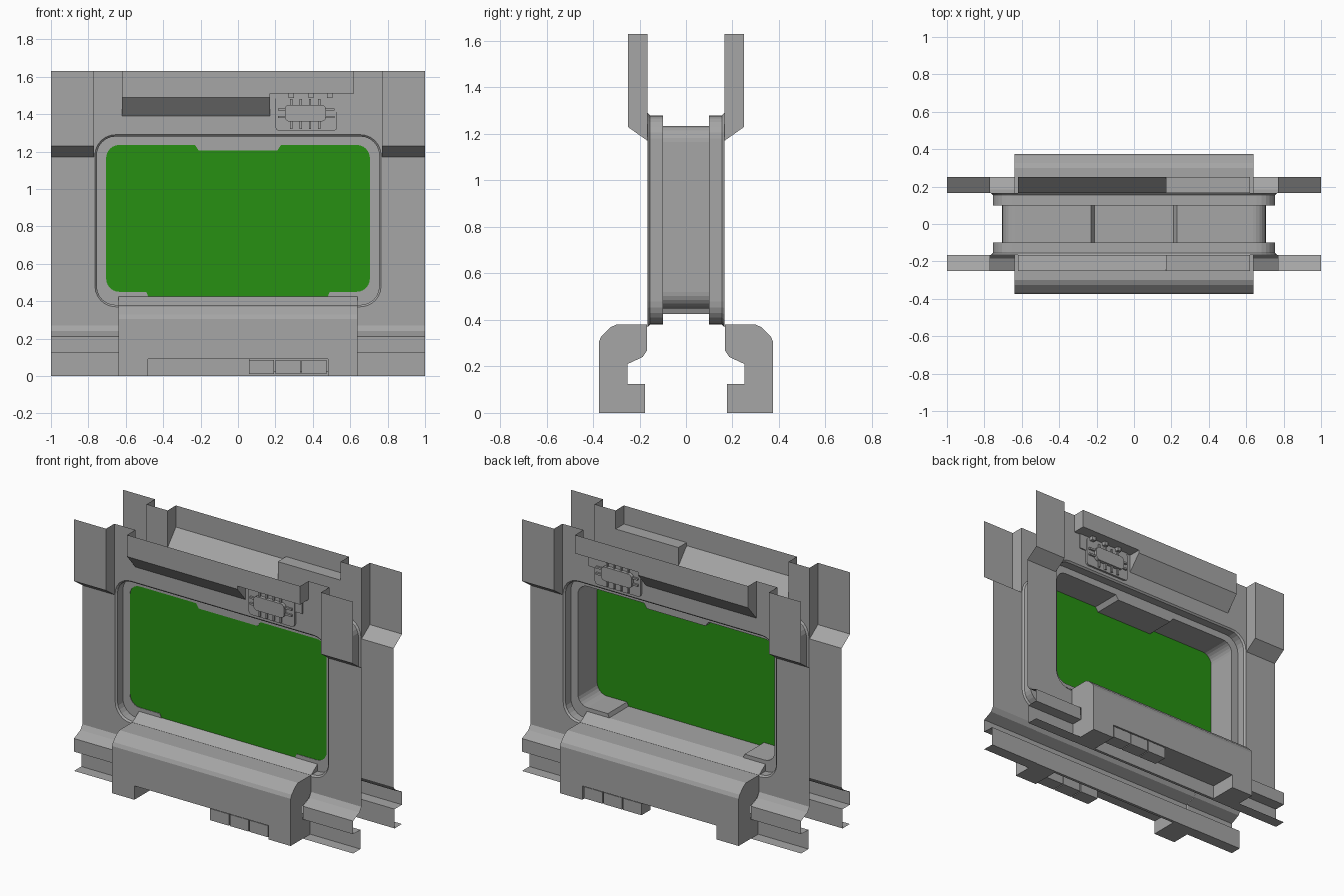
import bpy, bmesh
from math import sin, cos, pi

cube = bpy.data.objects.get("Cube")
if cube:
    bpy.data.objects.remove(cube, do_unlink=True)


def material(name, rgb):
    m = bpy.data.materials.new(name)
    m.use_nodes = True
    m.diffuse_color = (*rgb, 1)
    bsdf = next(n for n in m.node_tree.nodes if n.type == 'BSDF_PRINCIPLED')
    bsdf.inputs["Base Color"].default_value = (*rgb, 1)
    return m


GREY = material("grey metal", (0.38, 0.38, 0.38))
GREEN = material("green glass", (0.02, 0.28, 0.006))
WALL, OUT = -0.165, -0.25      # depth of the wall sheet and of its raised parts
RIM, PANE = -0.155, -0.1


def finish(name, bm, mirror=True, mat=GREY, recalc=True):
    if recalc:
        bmesh.ops.recalc_face_normals(bm, faces=bm.faces)
    me = bpy.data.meshes.new(name)
    bm.to_mesh(me)
    bm.free()
    me.materials.append(mat)
    ob = bpy.data.objects.new(name, me)
    bpy.context.collection.objects.link(ob)
    if mirror:
        mod = ob.modifiers.new("front and back", 'MIRROR')
        mod.use_axis = (False, True, False)
        mod.use_mirror_merge = False
    return ob


def add_loop(bm, pts, y):
    return [bm.verts.new((x, y, z)) for x, z in pts]


def bridge(bm, a, b, closed=True):
    n = len(a)
    for i in range(n if closed else n - 1):
        j = (i + 1) % n
        bm.faces.new((a[i], a[j], b[j], b[i]))


def fill_between(bm, *loops):
    edges = []
    for lp in loops:
        for i, v in enumerate(lp):
            w = lp[(i + 1) % len(lp)]
            edges.append(bm.edges.get((v, w)) or bm.edges.new((v, w)))
    bmesh.ops.triangle_fill(bm, use_beauty=True, use_dissolve=False,
                            edges=edges, normal=(0, -1, 0))


def along_x(name, profile, x0, x1, solid=False, caps=()):
    """Sweep a (y, z) profile along x; solid closes it, caps closes chosen ends."""
    bm = bmesh.new()
    ends = [[bm.verts.new((x, y, z)) for y, z in profile] for x in (x0, x1)]
    bridge(bm, ends[0], ends[1], solid)
    for i in ((0, 1) if solid else caps):
        bm.faces.new(ends[i])
    return finish(name, bm)


def along_y(name, pts, y0, y1):
    """Solid plate with an (x, z) outline."""
    bm = bmesh.new()
    a, b = add_loop(bm, pts, y0), add_loop(bm, pts, y1)
    bridge(bm, a, b)
    bm.faces.new(a)
    bm.faces.new(b)
    return finish(name, bm)


def rect(x0, x1, z0, z1):
    return [(x0, z0), (x1, z0), (x1, z1), (x0, z1)]


def rounded(x0, x1, z0, z1, r, steps=6, bottom=(), top=()):
    """Rounded rectangle, with optional extra points on the bottom and top edges."""
    pts = list(bottom)
    corners = ((x1 - r, z0 + r), (x1 - r, z1 - r), (x0 + r, z1 - r), (x0 + r, z0 + r))
    for k, (cx, cz) in enumerate(corners):
        for i in range(steps + 1):
            t = (k - 1 + i / steps) * pi / 2
            pts.append((cx + r * cos(t), cz + r * sin(t)))
        if k == 1:
            pts += top
    return pts


# window outlines
rim = rounded(-0.765, 0.765, 0.37, 1.29, 0.11)
recess = rounded(-0.755, 0.755, 0.38, 1.28, 0.1)
opening = rounded(-0.705, 0.705, 0.45, 1.235, 0.07,
                  bottom=[(-0.49, 0.45), (-0.48, 0.425), (0.48, 0.425), (0.49, 0.45)],
                  top=[(0.23, 1.235), (0.21, 1.205), (-0.21, 1.205), (-0.23, 1.235)])

# wall sheet with the window hole and the gap where the upper box bends out
outline = [(-1, 0.27), (1, 0.27), (1, 1.17), (0.77, 1.17), (0.77, 1.63),
           (0.62, 1.63), (0.62, 1.51), (0.17, 1.51), (0.17, 1.39),
           (-0.62, 1.39), (-0.62, 1.63), (-0.77, 1.63), (-0.77, 1.17), (-1, 1.17)]
bm = bmesh.new()
fill_between(bm, add_loop(bm, outline, WALL), add_loop(bm, rim, WALL))
finish("wall_sheet", bm)

# recessed window frame
bm = bmesh.new()
a, b, c = add_loop(bm, rim, WALL), add_loop(bm, recess, RIM), add_loop(bm, recess, PANE)
bridge(bm, a, b)
bridge(bm, b, c)
fill_between(bm, c, add_loop(bm, opening, PANE))
finish("window_frame", bm)

# tunnel through both walls
bm = bmesh.new()
bridge(bm, add_loop(bm, opening, PANE), add_loop(bm, opening, -PANE))
finish("window_tunnel", bm, mirror=False)

# pane close to the front
bm = bmesh.new()
bm.faces.new(add_loop(bm, opening, PANE + 0.003))
finish("window_pane", bm, mirror=False, mat=GREEN, recalc=False)

# sloping sill under the window
along_x("window_sill", [(WALL, 0.38), (PANE, 0.425), (PANE, 0.38)], -0.64, 0.64, solid=True)

# raised side pieces and the folded skirt rails
raised = [(WALL, 1.17), (OUT, 1.23), (OUT, 1.63)]
fold = [(WALL, 0.27), (-0.185, 0.24), (OUT, 0.21), (OUT, 0.125), (-0.175, 0.125), (-0.175, 0)]
for s, side in ((1, "left"), (-1, "right")):
    along_x(side + "_raised_panel", raised, s * 0.77, s)
    bm = bmesh.new()
    bm.faces.new([bm.verts.new((s * 0.77, y, z)) for y, z in raised + [(WALL, 1.63)]])
    finish(side + "_raised_panel_step", bm)
    along_x(side + "_skirt_rail", fold + [(OUT, 0)], s * 0.64, s)

# upper box, open at the top, with a deep sloping part and a shallow part
slope = [(WALL, 1.39), (OUT, 1.49), (OUT, 1.63)]
along_x("upper_box_deep", slope, -0.62, 0.17)
along_x("upper_box_shallow", [(WALL, 1.51), (OUT, 1.51), (OUT, 1.63)], 0.17, 0.62)
bm = bmesh.new()
for x, prof in ((-0.62, slope + [(WALL, 1.63)]),
                (0.17, slope[:2] + [(OUT, 1.51), (WALL, 1.51)]),
                (0.62, [(WALL, 1.51), (OUT, 1.51), (OUT, 1.63), (WALL, 1.63)])):
    bm.faces.new([bm.verts.new((x, y, z)) for y, z in prof])
finish("upper_box_ends", bm)

# lower housing: two solid legs and a middle part notched underneath
inner = [(y - 0.002, z) for y, z in fold]
shell = [(-0.167, 0.38), (-0.3, 0.38), (-0.325, 0.368), (-0.365, 0.328), (-0.375, 0.305)]
for s, side in ((1, "left"), (-1, "right")):
    along_x(side + "_housing_leg", shell + [(-0.375, 0)] + inner[::-1],
            s * 0.48, s * 0.64, solid=True)
along_x("housing_middle", shell + [(-0.375, 0.09), (-0.195, 0.09), (-0.195, 0)] + inner[::-1],
        -0.48, 0.48, solid=True)

# row of small boxes in the notch
for i in range(3):
    x = 0.06 + i * 0.14
    along_y("notch_box_%d" % (i + 1), rect(x, x + 0.133, 0.01, 0.085), -0.37, -0.28)
along_y("notch_box_hanger", rect(0.06, 0.48, 0.02, 0.09), -0.36, -0.29)

# connector below the shallow part of the upper box
along_y("connector_bracket", rect(0.2, 0.58, 1.41, 1.51), WALL, -0.172)
along_y("connector_base", rounded(0.2, 0.53, 1.31, 1.5, 0.02, 2), WALL, -0.178)
along_y("connector_body", rounded(0.25, 0.47, 1.36, 1.45, 0.025, 3), WALL, -0.2)
for i in range(4):
    x = 0.285 + i * 0.05
    along_y("connector_pin_%d" % (i + 1), rect(x - 0.006, x + 0.006, 1.32, 1.48), WALL, -0.19)
for x in (0.285, 0.39, 0.49):
    along_y("connector_clip", rect(x - 0.014, x + 0.014, 1.485, 1.51), WALL, -0.2)
for i, z in enumerate((1.385, 1.425)):
    along_y("connector_side_pin_%d" % (i + 1), rect(0.215, 0.515, z - 0.006, z + 0.006), WALL, -0.19)
